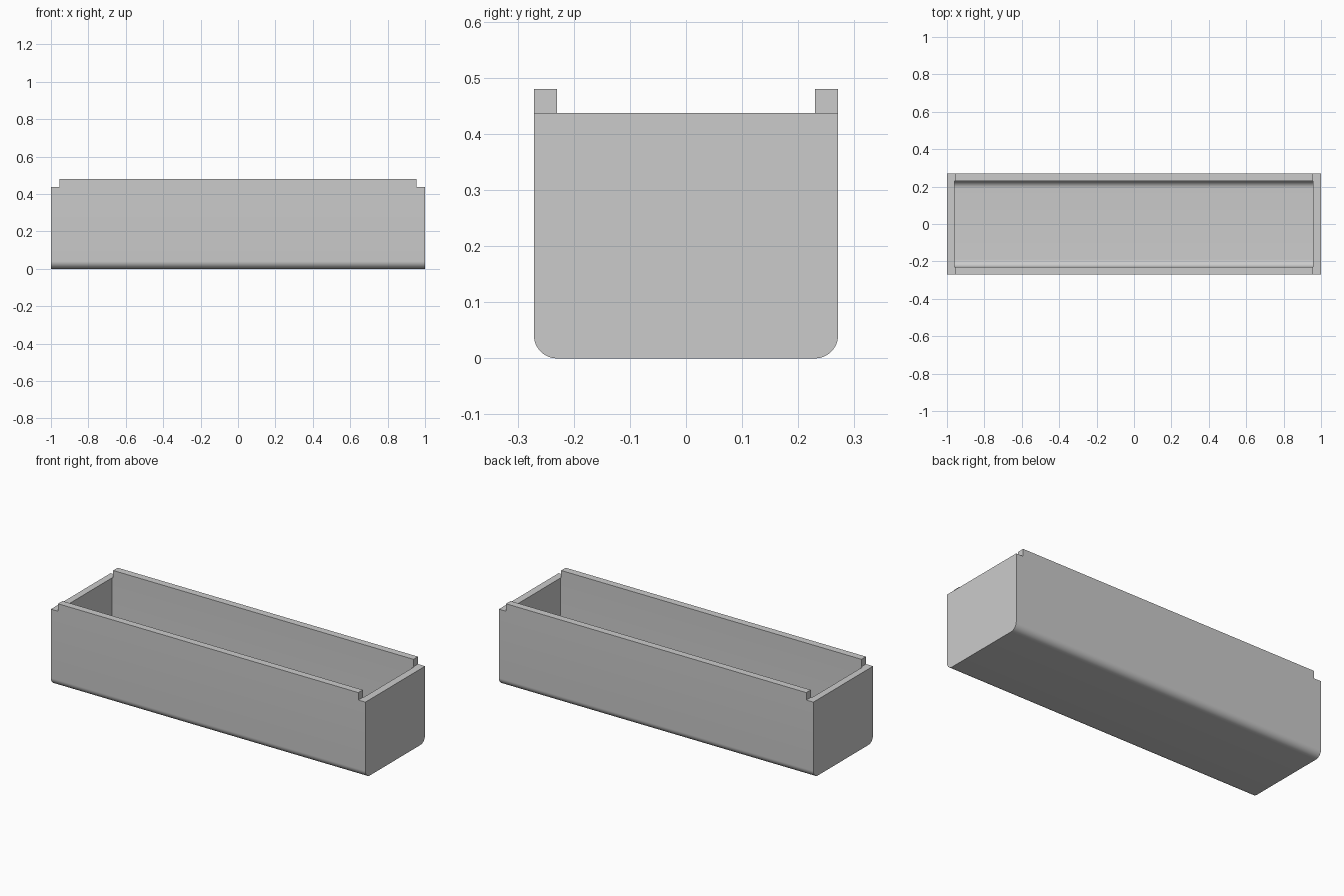
import bpy, bmesh
from math import pi, sin, cos

if "Cube" in bpy.data.objects:
    bpy.data.objects.remove(bpy.data.objects["Cube"], do_unlink=True)

HALF_W, WALL = 0.271, 0.041
RAIL_TOP, END_TOP = 0.48, 0.437
RAIL_END = 0.955

grey = bpy.data.materials.new("plain_grey")
grey.use_nodes = True
colour = (0.6, 0.6, 0.6, 1)
grey.diffuse_color = colour
grey.node_tree.nodes["Principled BSDF"].inputs["Base Color"].default_value = colour


def trough_solid(name, x0, x1, half, bottom, top, radius, steps=12):
    """Solid with a round-bottomed cross-section, extruded along x."""
    arc = [(half - radius + radius * sin(a), bottom + radius - radius * cos(a))
           for a in (pi / 2 * i / steps for i in range(steps + 1))]
    right = arc + [(half, top)]
    profile = right + [(-y, z) for y, z in reversed(right)]
    bm = bmesh.new()
    face = bm.faces.new([bm.verts.new((x0, y, z)) for y, z in profile])
    ext = bmesh.ops.extrude_face_region(bm, geom=[face], use_keep_orig=True)
    moved = [v for v in ext["geom"] if isinstance(v, bmesh.types.BMVert)]
    bmesh.ops.translate(bm, verts=moved, vec=(x1 - x0, 0, 0))
    bmesh.ops.recalc_face_normals(bm, faces=bm.faces)
    return add_object(name, bm)


def box(name, x0, x1, half, z0, z1):
    bm = bmesh.new()
    bmesh.ops.create_cube(bm, size=1)
    bmesh.ops.scale(bm, verts=bm.verts, vec=(x1 - x0, 2 * half, z1 - z0))
    bmesh.ops.translate(bm, verts=bm.verts, vec=((x0 + x1) / 2, 0, (z0 + z1) / 2))
    return add_object(name, bm)


def add_object(name, bm):
    mesh = bpy.data.meshes.new(name)
    bm.to_mesh(mesh)
    bm.free()
    mesh.materials.append(grey)
    obj = bpy.data.objects.new(name, mesh)
    bpy.context.collection.objects.link(obj)
    return obj


# Outer body with rounded lower edges
tray = trough_solid("tray", -1, 1, HALF_W, 0, RAIL_TOP, WALL)

# Hollow inside, and the lowered end walls that leave the side rails standing
cutters = [
    trough_solid("cavity_cutter", -0.961, 0.958, HALF_W - WALL, WALL, 0.6, 0.04),
    box("left_end_cutter", RAIL_END, 1.1, 0.4, END_TOP, 0.6),
    box("right_end_cutter", -1.1, -RAIL_END, 0.4, END_TOP, 0.6),
]
for cutter in cutters:
    mod = tray.modifiers.new(cutter.name, 'BOOLEAN')
    mod.operation = 'DIFFERENCE'
    mod.solver = 'EXACT'
    mod.object = cutter

# Bake the cuts, then drop the cutters
bpy.context.view_layer.update()
graph = bpy.context.evaluated_depsgraph_get()
tray_mesh = bpy.data.meshes.new_from_object(tray.evaluated_get(graph))
tray.modifiers.clear()
tray.data = tray_mesh
tray_mesh.name = "tray"
for cutter in cutters:
    bpy.data.objects.remove(cutter, do_unlink=True)

# Smooth rounded edges, crisp corners
bpy.ops.object.select_all(action='DESELECT')
tray.select_set(True)
bpy.context.view_layer.objects.active = tray
bpy.ops.object.shade_smooth_by_angle(angle=pi / 6)
